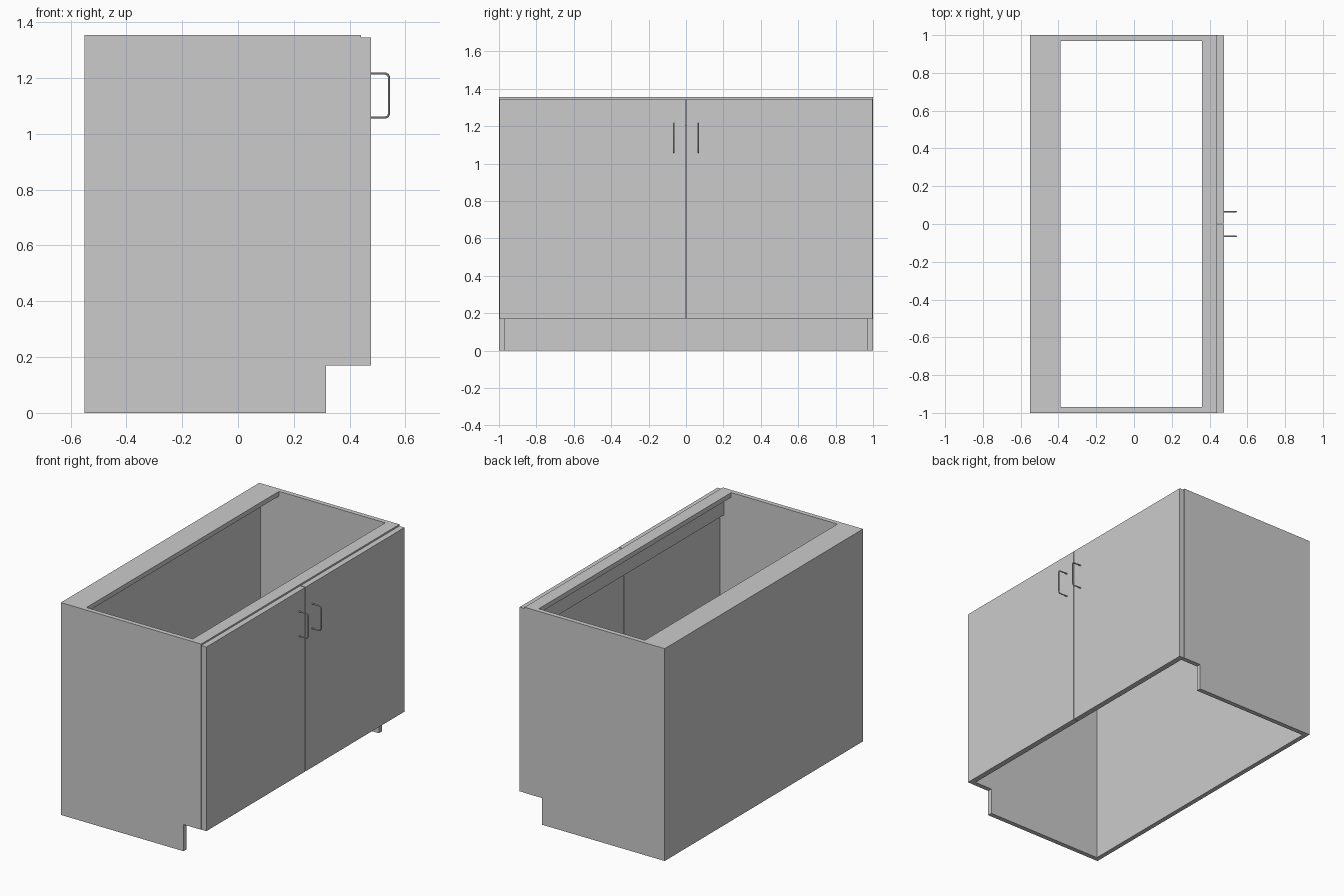
import bpy
import bmesh
from mathutils import Vector

cube = bpy.data.objects.get("Cube")
if cube:
    bpy.data.objects.remove(cube, do_unlink=True)

grey = bpy.data.materials.new("plain grey")
grey.use_nodes = True
COLOUR = (0.6, 0.6, 0.6, 1)
grey.diffuse_color = COLOUR
grey.node_tree.nodes["Principled BSDF"].inputs["Base Color"].default_value = COLOUR


def prism(name, profile, y0, y1):
    """Extrude an (x, z) profile along y."""
    bm = bmesh.new()
    face = bm.faces.new([bm.verts.new((x, y0, z)) for x, z in profile])
    side = bmesh.ops.extrude_face_region(bm, geom=[face])
    moved = [v for v in side["geom"] if isinstance(v, bmesh.types.BMVert)]
    bmesh.ops.translate(bm, verts=moved, vec=(0, y1 - y0, 0))
    bmesh.ops.recalc_face_normals(bm, faces=bm.faces)
    mesh = bpy.data.meshes.new(name)
    bm.to_mesh(mesh)
    bm.free()
    mesh.materials.append(grey)
    obj = bpy.data.objects.new(name, mesh)
    bpy.context.collection.objects.link(obj)
    return obj


BACK, FRONT, TOP = -0.55, 0.44, 1.355
TOE_X, TOE_Z, BOARD = 0.315, 0.17, 0.03
DOOR_FRONT, DOOR_TOP = 0.476, 1.345

# Carcass: side outline with toe notch, hollowed to leave boards and top rails
carcass = prism("cabinet_carcass", [
    (BACK, 0), (TOE_X, 0), (TOE_X, TOE_Z), (FRONT, TOE_Z), (FRONT, TOP), (BACK, TOP)], -1, 1)
under = TOP - BOARD
inner_back = BACK + BOARD
inner_front = FRONT - BOARD
hollow = prism("hollow_cutter", [
    (inner_back, -0.2), (0.7, -0.2), (0.7, 1.2), (inner_front, 1.2), (inner_front, under),
    (0.36, under), (0.36, 1.6), (-0.39, 1.6), (-0.39, under), (inner_back, under)],
    BOARD - 1, 1 - BOARD)
hollow.hide_render = True
cut = carcass.modifiers.new("hollow", 'BOOLEAN')
cut.operation = 'DIFFERENCE'
cut.solver = 'EXACT'
cut.object = hollow
bpy.context.view_layer.objects.active = carcass
bpy.ops.object.modifier_apply(modifier=cut.name)
bpy.data.objects.remove(hollow, do_unlink=True)


def handle(name, y):
    """Bent rod pull with rounded corners."""
    curve = bpy.data.curves.new(name, 'CURVE')
    curve.dimensions = '3D'
    curve.bevel_depth = 0.004
    curve.bevel_resolution = 2
    curve.use_fill_caps = True
    low, high, out, r = 1.059, 1.216, 0.541, 0.012
    path = [(DOOR_FRONT, low), (out - r, low), (out - r * 0.3, low + r * 0.3), (out, low + r),
            (out, high - r), (out - r * 0.3, high - r * 0.3), (out - r, high), (DOOR_FRONT, high)]
    spline = curve.splines.new('POLY')
    spline.points.add(len(path) - 1)
    for point, (x, z) in zip(spline.points, path):
        point.co = (x, y, z, 1)
    curve.materials.append(grey)
    obj = bpy.data.objects.new(name, curve)
    bpy.context.collection.objects.link(obj)
    bpy.ops.object.select_all(action='DESELECT')
    obj.select_set(True)
    bpy.context.view_layer.objects.active = obj
    bpy.ops.object.convert(target='MESH')
    bpy.ops.object.shade_smooth_by_angle()


# Doors and pulls on the +x face
door = [(FRONT, TOE_Z), (DOOR_FRONT, TOE_Z), (DOOR_FRONT, DOOR_TOP), (FRONT, DOOR_TOP)]
for side, s in (("left", 1), ("right", -1)):
    prism(side + "_door", door, s * 0.003, s * 0.998)
    handle(side + "_handle", s * 0.065)
